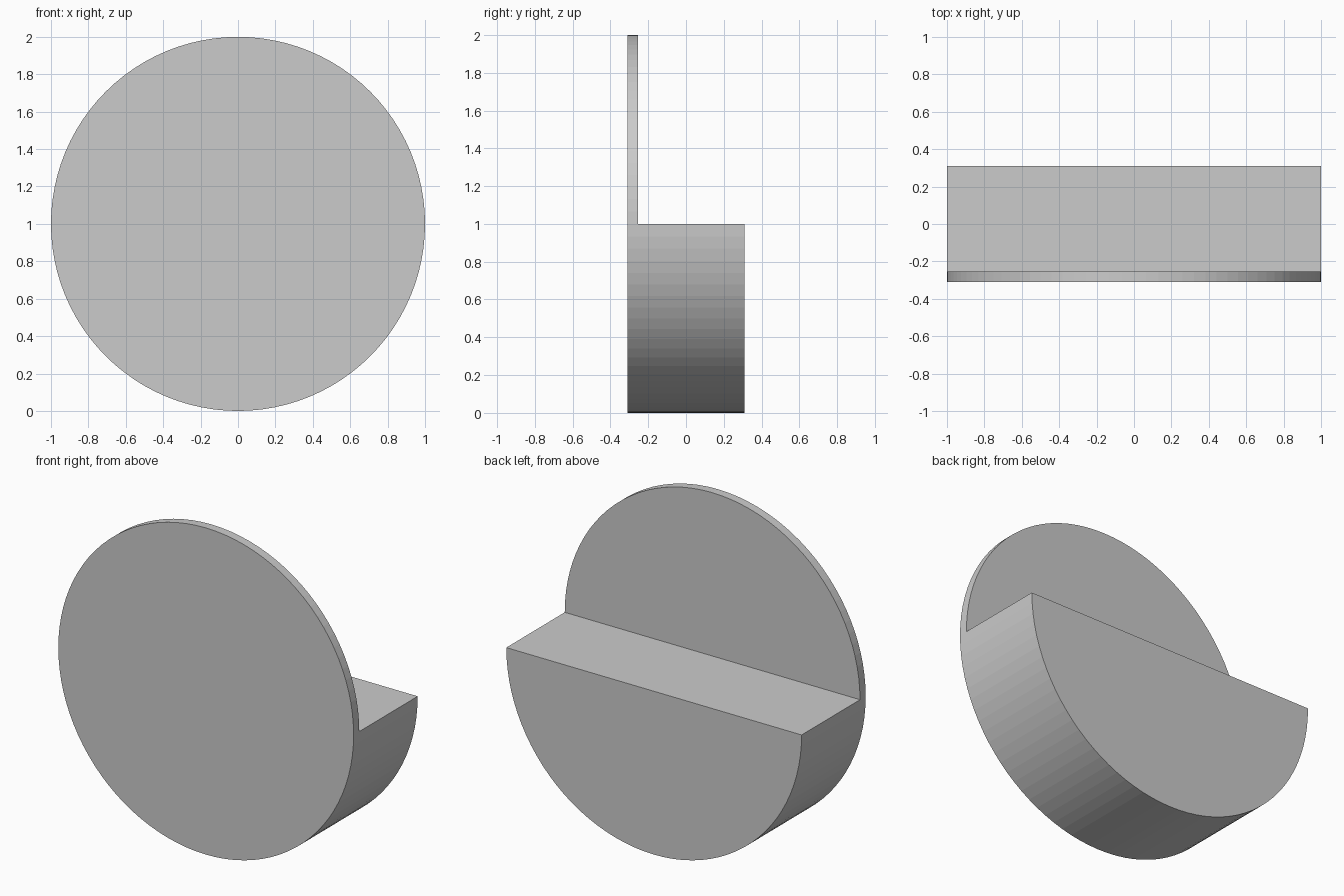
import bpy, bmesh, math

if "Cube" in bpy.data.objects:
    bpy.data.objects.remove(bpy.data.objects["Cube"])

SIDES = 96
Y_FRONT, Y_STEP, Y_BACK = -0.31, -0.255, 0.31


def push_back(bm, face, distance):
    """Extrude one face along +y and return the new cap."""
    cap = bmesh.ops.extrude_discrete_faces(bm, faces=[face])["faces"][0]
    bmesh.ops.translate(bm, verts=cap.verts, vec=(0, distance, 0))
    return cap


bm = bmesh.new()

# round front plate
ring = []
for i in range(SIDES):
    a = 2 * math.pi * i / SIDES
    ring.append(bm.verts.new((math.cos(a), Y_FRONT, 1 + math.sin(a))))
back = push_back(bm, bm.faces.new(ring), Y_STEP - Y_FRONT)
bm.faces.new(ring)

# split the back of the plate across its middle, then extend the lower half
right = max(back.verts, key=lambda v: v.co.x)
left = min(back.verts, key=lambda v: v.co.x)
other, _ = bmesh.utils.face_split(back, right, left)
lower = min((back, other), key=lambda f: f.calc_center_median().z)
push_back(bm, lower, Y_BACK - Y_STEP)

bmesh.ops.recalc_face_normals(bm, faces=bm.faces[:])
mesh = bpy.data.meshes.new("stepped_disc")
bm.to_mesh(mesh)
bm.free()
obj = bpy.data.objects.new("stepped_disc", mesh)
bpy.context.collection.objects.link(obj)
